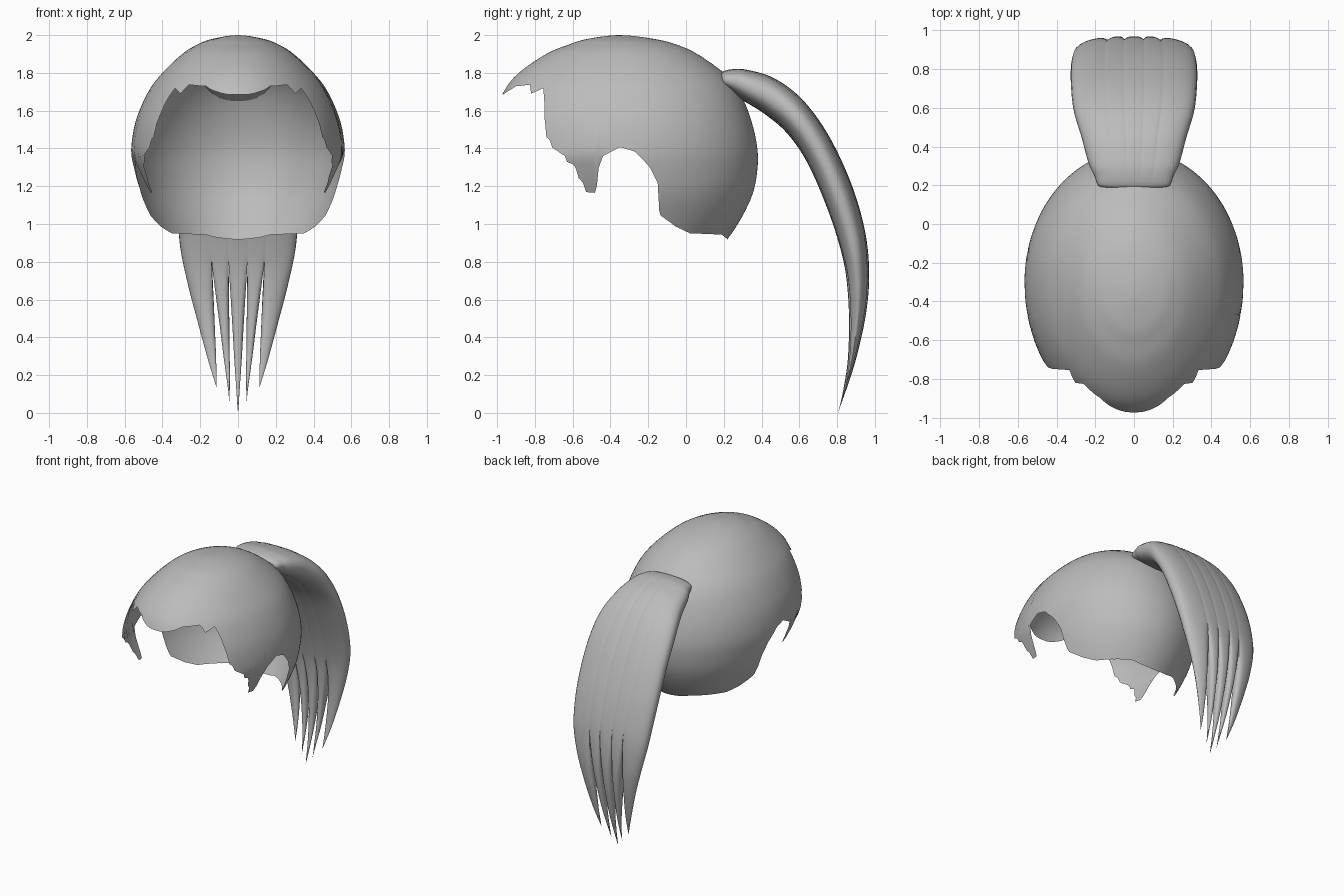
import bpy, bmesh, math

if "Cube" in bpy.data.objects:
    bpy.data.objects.remove(bpy.data.objects["Cube"])

hair = bpy.data.materials.new("hair grey")
hair.diffuse_color = (0.5, 0.5, 0.5, 1)
hair.use_nodes = True
hair.node_tree.nodes["Principled BSDF"].inputs["Base Color"].default_value = hair.diffuse_color


def spline(rows, u, before=None):
    """Smooth curve through rows; u counts rows."""
    i = max(0, min(int(u), len(rows) - 2))
    t = u - i
    b, c = rows[i], rows[i + 1]
    a = rows[i - 1] if i > 0 else (before or b)
    d = rows[min(i + 2, len(rows) - 1)]
    return [0.5 * (2 * q + (r - p) * t + (2 * p - 5 * q + 4 * r - s) * t * t
                   + (3 * q - p - 3 * r + s) * t ** 3) for p, q, r, s in zip(a, b, c, d)]


def finish(name, bm, angle):
    bmesh.ops.remove_doubles(bm, verts=bm.verts, dist=0.0004)
    bmesh.ops.recalc_face_normals(bm, faces=bm.faces)
    mesh = bpy.data.meshes.new(name)
    bm.to_mesh(mesh)
    bm.free()
    mesh.materials.append(hair)
    ob = bpy.data.objects.new(name, mesh)
    bpy.context.collection.objects.link(ob)
    bpy.ops.object.select_all(action='DESELECT')
    ob.select_set(True)
    bpy.context.view_layer.objects.active = ob
    bpy.ops.object.shade_smooth_by_angle(angle=math.radians(angle))


# ---- Hair cap: horizontal slices (z, front y, back y, half width)
slices = [(2.0, -.35, -.35, 0), (1.98, -.52, -.17, .135), (1.95, -.62, -.05, .215),
          (1.9, -.74, .06, .295), (1.8, -.885, .2, .40), (1.7, -.965, .283, .475),
          (1.55, -1.02, .345, .54), (1.4, -1.03, .378, .565), (1.28, -1.02, .377, .555),
          (1.15, -1.0, .35, .525), (1.0, -.95, .275, .46), (.88, -.9, .19, .39)]
mirror_row = (1.98, -.17, -.52, -.135)

# Ragged hairline, lowest z for each y along the side
hairline = [(-1.1, 1.68), (-.97, 1.685), (-.9, 1.73), (-.825, 1.738), (-.82, 1.69),
            (-.755, 1.72), (-.75, 1.65), (-.775, 1.56), (-.745, 1.53), (-.74, 1.46),
            (-.72, 1.45), (-.715, 1.41), (-.64, 1.36), (-.63, 1.33), (-.585, 1.31),
            (-.575, 1.25), (-.545, 1.22), (-.53, 1.17), (-.475, 1.165), (-.465, 1.29),
            (-.44, 1.36), (-.35, 1.408), (-.27, 1.385), (-.19, 1.30), (-.15, 1.22),
            (-.14, 1.05), (-.05, .985), (.02, .952), (.19, .945), (.225, .915), (.6, .91)]


def hair_edge(y):
    for (y0, z0), (y1, z1) in zip(hairline, hairline[1:]):
        if y0 <= y <= y1:
            return z0 + (z1 - z0) * (y - y0) / (y1 - y0)
    return .91


def cap_point(u, phi):
    z, yf, yb, w = spline(slices, u, mirror_row)
    k = min(1, (2 - z) / .2)
    mid = (yf + yb) / 2 * (1 - k) + -.3 * k
    c = math.cos(phi)
    y = mid + c * ((yb - mid) if c > 0 else (mid - yf))
    return w * math.sin(phi), y, z


def cap_end(phi):
    u = 1.0
    while u < len(slices) - 1:
        x, y, z = cap_point(u, phi)
        if z <= hair_edge(y):
            break
        u += .01
    return min(u, len(slices) - 1)


bm = bmesh.new()
COLS, ROWS = 360, 30
grid = []
for j in range(COLS):
    phi = 2 * math.pi * j / COLS
    end = cap_end(phi)
    col = []
    for i in range(ROWS + 1):
        x, y, z = cap_point(end * i / ROWS, phi)
        if y < -.4 and z < 1.36:          # sideburn curls inward
            x *= 1 - .5 * (1.36 - z)
        col.append(bm.verts.new((x, y, z)))
    grid.append(col)
for j in range(COLS):
    a, b = grid[j], grid[(j + 1) % COLS]
    for i in range(ROWS):
        bm.faces.new((a[i], a[i + 1], b[i + 1], b[i]))
finish("hair_cap", bm, 60)

# ---- Ponytail: rows of outer y, z, inner y, z, half width
tail = [(.19, 1.76, .21, 1.70, .15), (.19, 1.803, .21, 1.715, .185), (.25, 1.82, .25, 1.69, .205),
        (.33, 1.815, .30, 1.655, .235), (.47, 1.77, .42, 1.58, .27),
        (.62, 1.655, .54, 1.475, .31), (.76, 1.46, .65, 1.31, .325),
        (.88, 1.20, .76, 1.05, .325), (.95, .95, .83, .82, .307),
        (.97, .73, .855, .65, .275), (.955, .52, .86, .48, .235),
        (.91, .3, .85, .28, .19), (.86, .13, .825, .13, .155), (.81, 0, .80, 0, .14)]
LAST, SPLIT, N, STEPS = len(tail) - 1, 8, 10, 78
bounds = [-1, -.46, -.165, .165, .46, 1]
tips = [12.0, 12.5, 13.0, 12.5, 12.0]

bm = bmesh.new()
for a, b, tip in zip(bounds, bounds[1:], tips):
    mid, half = (a + b) / 2, (b - a) / 2
    loops = []
    for i in range(STEPS + 1):
        u = LAST * i / STEPS
        g = max(0, (u - SPLIT) / (LAST - SPLIT))      # 0 at the split, 1 at the tip
        if g > 0:
            u = SPLIT + g * (tip - SPLIT)
        yo, zo, yi, zi, w = spline(tail, u)
        cy, cz, hy, hz = (yo + yi) / 2, (zo + zi) / 2, (yo - yi) / 2, (zo - zi) / 2
        taper = 1 - g ** 2.2
        groove = .03 * min(1, u / 4) + .6 * min(1, g * 2)
        top, low = [], []
        for k in range(N + 1):
            t = -math.cos(math.pi * k / N)
            f = mid + half * t
            h = max(0, 1 - abs(f) ** 2.5) ** (1 / 2.5)
            h *= (1 - groove * abs(t) ** 4) * (1 - g ** 3)
            x = w * (mid + half * t * taper * (1 - .06 * min(1, g * 4)))
            top.append(bm.verts.new((x, cy + hy * h, cz + hz * h)))
            low.append(bm.verts.new((x, cy - hy * h, cz - hz * h)))
        loops.append((u, top + low[::-1]))
    for (u0, p), (u1, q) in zip(loops, loops[1:]):
        for k in range(2 * N + 2):
            if k in (N, 2 * N + 1) and u1 <= SPLIT:    # strands are joined above the split
                continue
            m = (k + 1) % (2 * N + 2)
            bm.faces.new((p[k], p[m], q[m], q[k]))
    # Root end, tucked against the cap
    root = loops[0][1]
    for k in range(N):
        bm.faces.new((root[k], root[2 * N + 1 - k], root[2 * N - k], root[k + 1]))
finish("ponytail", bm, 50)
